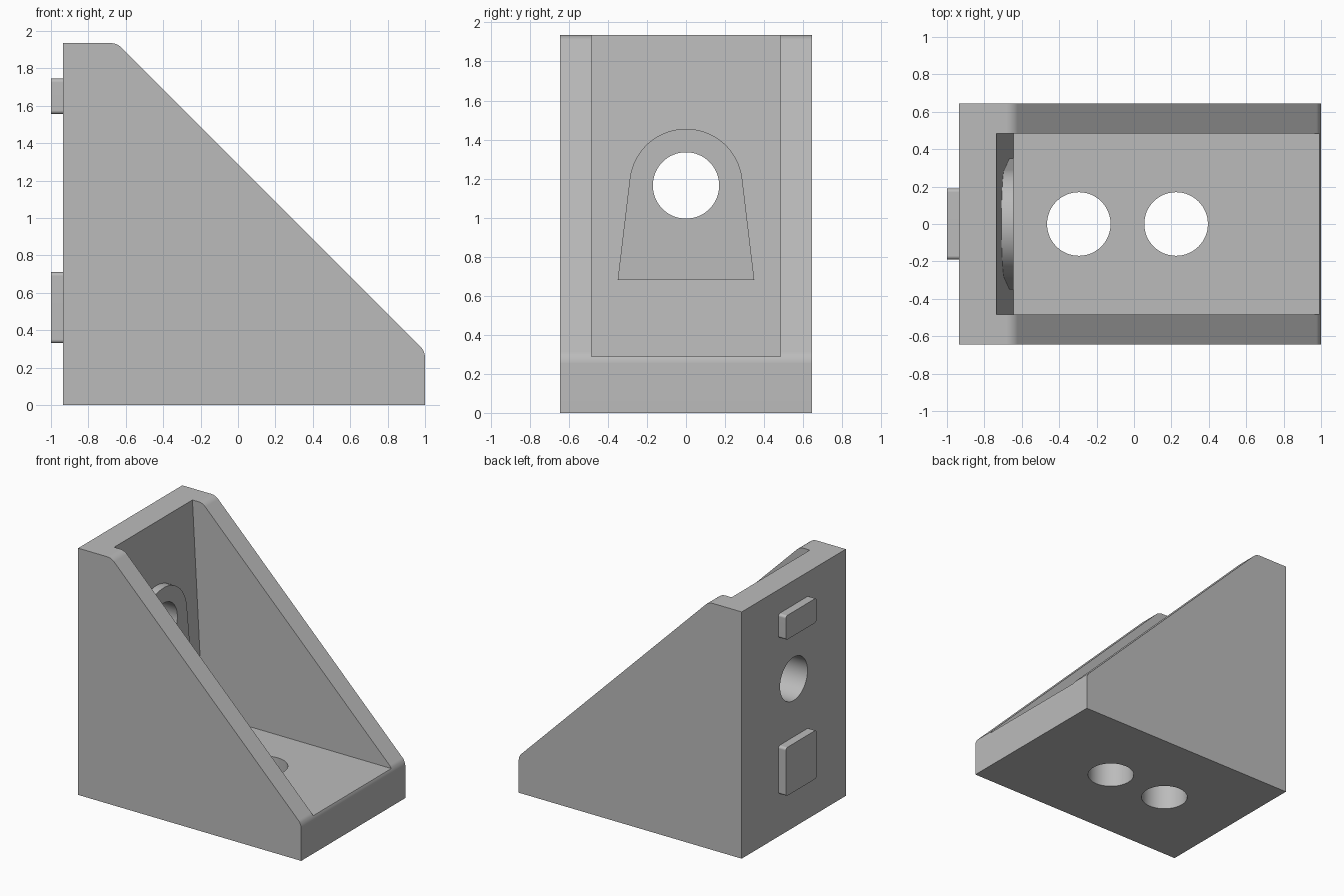
import bpy
import bmesh
import math
from mathutils import Vector

if "Cube" in bpy.data.objects:
    bpy.data.objects.remove(bpy.data.objects["Cube"], do_unlink=True)

grey = bpy.data.materials.new("light grey")
grey.use_nodes = True
colour = (0.5, 0.5, 0.5, 1)
grey.diffuse_color = colour
grey.node_tree.nodes["Principled BSDF"].inputs["Base Color"].default_value = colour

AXES = {"x": lambda u, v, d: (d, u, v),
        "y": lambda u, v, d: (u, d, v),
        "z": lambda u, v, d: (u, v, d)}


def prism(name, profile, axis, start, end):
    """Extrude a 2D profile along an axis."""
    place = AXES[axis]
    bm = bmesh.new()
    face = bm.faces.new([bm.verts.new(place(u, v, start)) for u, v in profile])
    grown = bmesh.ops.extrude_face_region(bm, geom=[face])["geom"]
    shift = Vector(place(0, 0, end - start))
    bmesh.ops.translate(bm, vec=shift,
                        verts=[g for g in grown if isinstance(g, bmesh.types.BMVert)])
    bmesh.ops.recalc_face_normals(bm, faces=bm.faces)
    mesh = bpy.data.meshes.new(name)
    bm.to_mesh(mesh)
    bm.free()
    mesh.materials.append(grey)
    obj = bpy.data.objects.new(name, mesh)
    bpy.context.collection.objects.link(obj)
    return obj


def arc(cu, cv, r, a0, a1, steps):
    angles = [math.radians(a0 + (a1 - a0) * i / steps) for i in range(steps + 1)]
    return [(cu + r * math.cos(a), cv + r * math.sin(a)) for a in angles]


def circle(cu, cv, r):
    return arc(cu, cv, r, 0, 360, 64)[:-1]


def rounded_rect(u0, u1, v0, v1, r):
    return (arc(u1 - r, v1 - r, r, 0, 90, 4) + arc(u0 + r, v1 - r, r, 90, 180, 4)
            + arc(u0 + r, v0 + r, r, 180, 270, 4) + arc(u1 - r, v0 + r, r, 270, 360, 4))


def combine(target, tool, operation):
    """Boolean a tool into the target and remove the tool."""
    mod = target.modifiers.new(operation.lower(), "BOOLEAN")
    mod.operation = operation
    mod.solver = "EXACT"
    mod.object = tool
    bpy.context.view_layer.objects.active = target
    bpy.ops.object.modifier_apply(modifier=mod.name)
    bpy.data.objects.remove(tool, do_unlink=True)


BACK, FRONT, TOP, HALF = -0.935, 1.0, 1.935, 0.645
FLOOR, WALL = 0.29, -0.645
R = 0.085                       # rounding at both ends of the slope
T = R * math.tan(math.radians(22.5))
SLOPE = 1.287                   # x + z along the slope

# Wedge-shaped body with rounded slope ends
outline = [(BACK, 0), (FRONT, 0)]
outline += arc(FRONT - R, SLOPE - FRONT - T, R, 0, 45, 6)
outline += arc(SLOPE - TOP - T, TOP - R, R, 45, 90, 6)
outline += [(BACK, TOP)]
bracket = prism("corner_bracket", outline, "y", -HALF, HALF)

# Open pocket between the side walls, with a drafted back wall
pocket = prism("pocket", [(WALL, FLOOR), (1.3, FLOOR), (1.3, 2.1), (-0.744, 2.1)],
               "y", -0.485, 0.485)
combine(bracket, pocket, "DIFFERENCE")

# Arched pad around the wall hole
HOLE_Z, HOLE_R = 1.165, 0.17
arch = [(-0.35, 0.68), (0.35, 0.68)] + arc(0, HOLE_Z, 0.29, 6.8, 173.2, 40)
combine(bracket, prism("pad", arch, "x", -0.8, WALL), "UNION")

# Locating keys on the back
for low, high in ((0.33, 0.71), (1.555, 1.745)):
    key = prism("key", rounded_rect(-0.19, 0.19, low, high, 0.02), "x", -1.0, BACK + 0.05)
    combine(bracket, key, "UNION")

# Bolt holes
combine(bracket, prism("wall_hole", circle(0, HOLE_Z, HOLE_R), "x", -1.2, -0.5), "DIFFERENCE")
for x in (-0.295, 0.225):
    combine(bracket, prism("floor_hole", circle(x, 0, HOLE_R), "z", -0.2, 0.5), "DIFFERENCE")

# Smooth the curved parts, keep the flats flat
bpy.ops.object.select_all(action="DESELECT")
bracket.select_set(True)
bpy.context.view_layer.objects.active = bracket
bpy.ops.object.shade_smooth_by_angle(angle=math.radians(25))
weighted = bracket.modifiers.new("weighted_normals", "WEIGHTED_NORMAL")
weighted.keep_sharp = True
